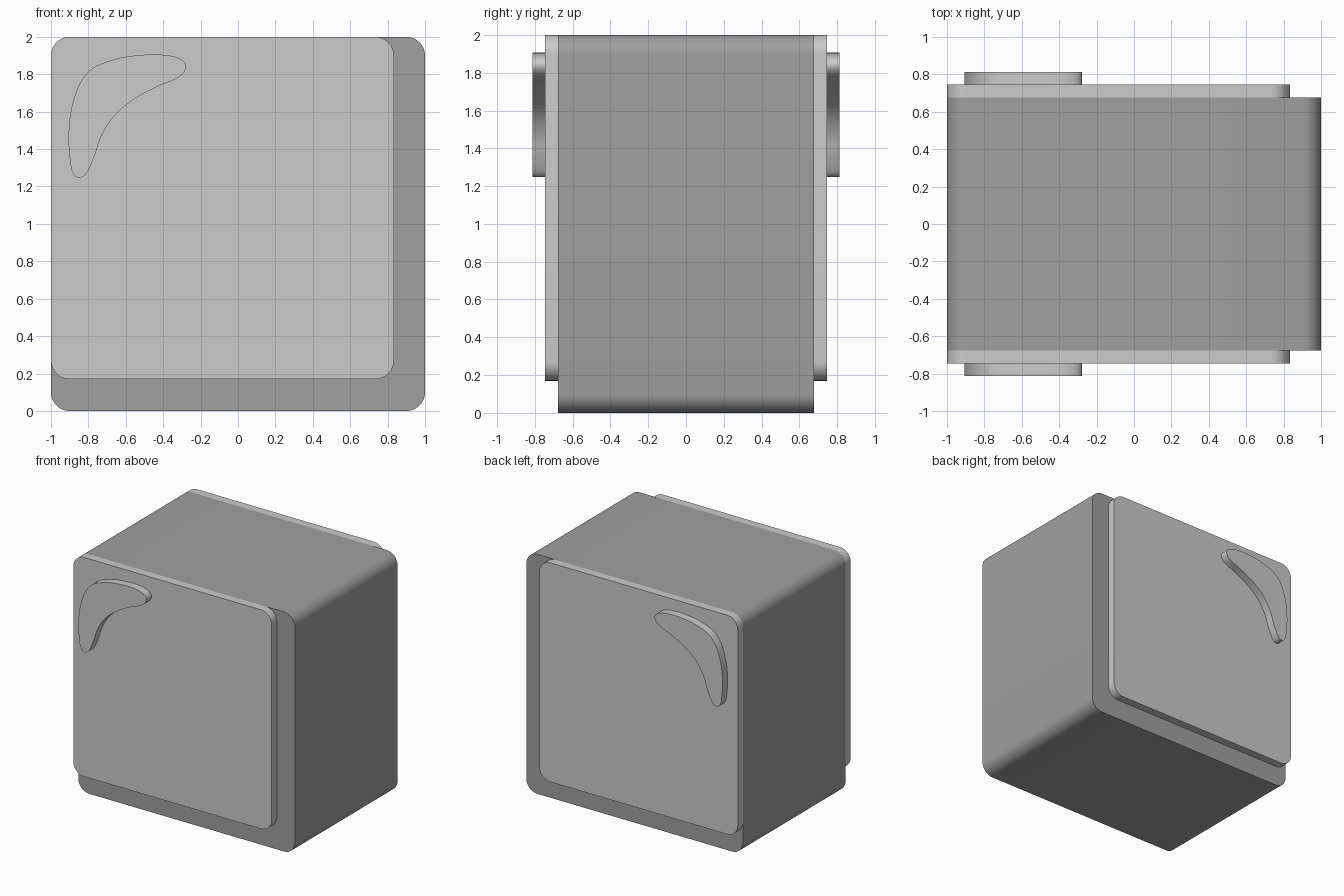
import bpy, bmesh, math
from mathutils import Vector

if "Cube" in bpy.data.objects:
    bpy.data.objects.remove(bpy.data.objects["Cube"])


def grey(name, v):
    m = bpy.data.materials.new(name)
    m.diffuse_color = (v, v, v, 1)
    m.use_nodes = True
    m.node_tree.nodes["Principled BSDF"].inputs["Base Color"].default_value = m.diffuse_color
    return m


def rounded_rect(x0, x1, z0, z1, r, steps=12):
    pts = []
    corners = [(x1 - r, z1 - r), (x0 + r, z1 - r), (x0 + r, z0 + r), (x1 - r, z0 + r)]
    for i, (cx, cz) in enumerate(corners):
        for k in range(steps + 1):
            a = math.radians(90 * (i + k / steps))
            pts.append((cx + r * math.cos(a), cz + r * math.sin(a)))
    return pts


def smooth_loop(ctrl, steps=6):
    # closed Catmull-Rom curve through the control points
    p = [Vector(c) for c in ctrl]
    n, out = len(p), []
    for i in range(n):
        a, b, c, d = p[i - 1], p[i], p[(i + 1) % n], p[(i + 2) % n]
        for k in range(steps):
            t = k / steps
            out.append(0.5 * (2 * b + (c - a) * t + (2 * a - 5 * b + 4 * c - d) * t ** 2
                              + (3 * b - a - 3 * c + d) * t ** 3))
    return out


def extrude_profile(name, pts, y0, y1, mat):
    # prism from an x-z outline between two depths
    bm = bmesh.new()
    face = bm.faces.new([bm.verts.new((x, y0, z)) for x, z in pts])
    res = bmesh.ops.extrude_face_region(bm, geom=[face])
    verts = [g for g in res["geom"] if isinstance(g, bmesh.types.BMVert)]
    bmesh.ops.translate(bm, vec=(0, y1 - y0, 0), verts=verts)
    bmesh.ops.recalc_face_normals(bm, faces=bm.faces)
    mesh = bpy.data.meshes.new(name)
    bm.to_mesh(mesh)
    bm.free()
    mesh.materials.append(mat)
    obj = bpy.data.objects.new(name, mesh)
    bpy.context.collection.objects.link(obj)
    bpy.ops.object.select_all(action='DESELECT')
    obj.select_set(True)
    bpy.context.view_layer.objects.active = obj
    bpy.ops.object.shade_smooth_by_angle(angle=math.radians(30))
    return obj


dark, light = grey("dark_grey", 0.35), grey("light_grey", 0.8)
BODY, PANEL, SHINE = 0.677, 0.745, 0.812

# Rounded block
extrude_profile("body", rounded_rect(-1, 1, 0, 2, 0.1), -BODY, BODY, dark)

# Curved highlight outline
shine = smooth_loop([
    (-0.278, 1.845), (-0.302, 1.878), (-0.36, 1.899), (-0.447, 1.906), (-0.54, 1.901),
    (-0.634, 1.887), (-0.757, 1.845), (-0.82, 1.79), (-0.864, 1.71), (-0.896, 1.588),
    (-0.906, 1.454), (-0.896, 1.32), (-0.88, 1.268), (-0.85, 1.247), (-0.81, 1.27),
    (-0.767, 1.363), (-0.73, 1.47), (-0.666, 1.572), (-0.57, 1.657), (-0.447, 1.727),
    (-0.334, 1.775), (-0.291, 1.808)])

# Offset side panel and raised highlight on the front and back
for side, s in (("front", -1), ("back", 1)):
    extrude_profile(side + "_panel", rounded_rect(-1, 0.833, 0.17, 2, 0.1),
                    s * BODY, s * PANEL, light)
    extrude_profile(side + "_highlight", shine, s * PANEL, s * SHINE, light)
